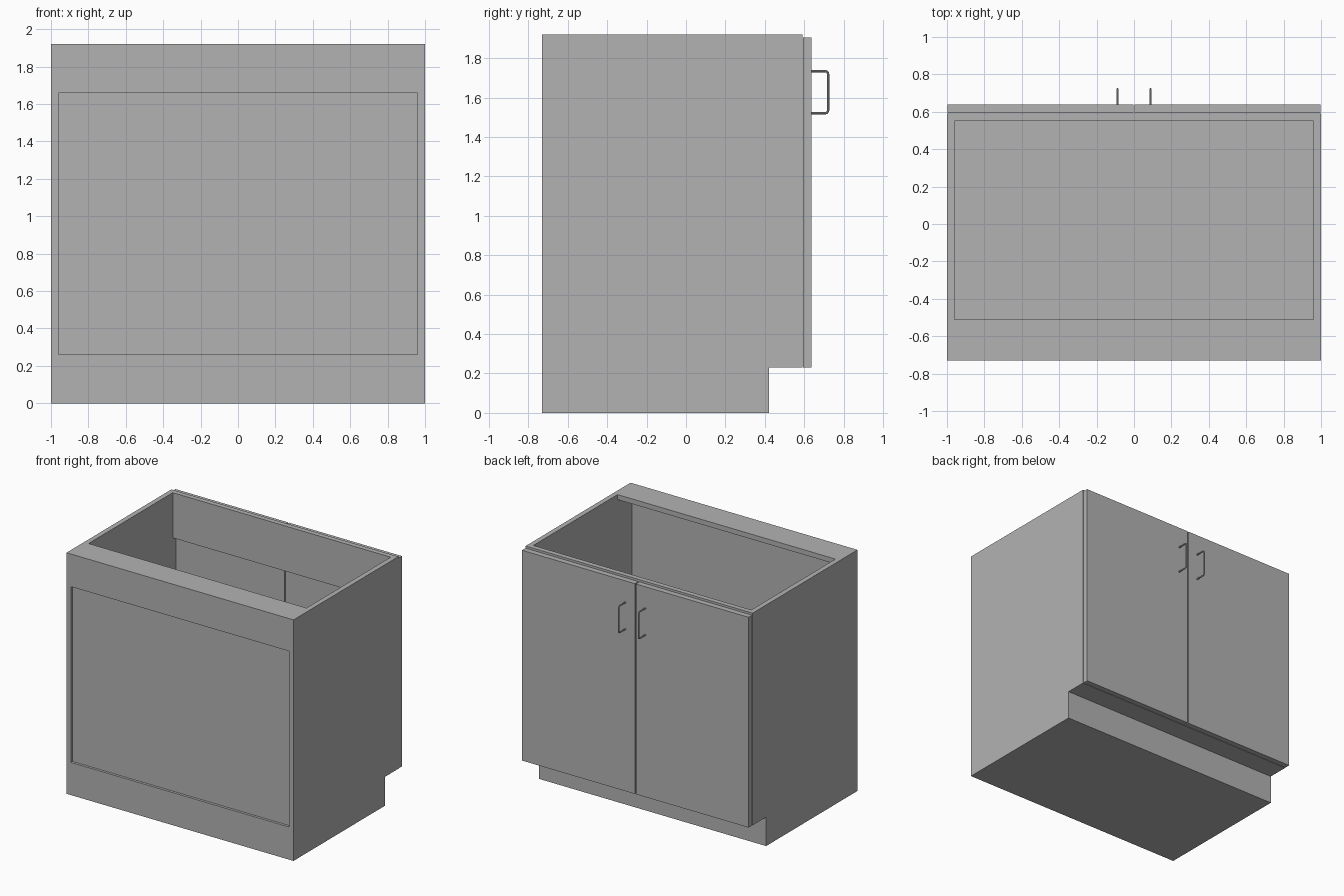
import bpy
import bmesh
import math
from mathutils import Vector

cube = bpy.data.objects.get("Cube")
if cube:
    bpy.data.objects.remove(cube, do_unlink=True)

grey = bpy.data.materials.new("plain grey")
grey.use_nodes = True
colour = (0.45, 0.45, 0.45, 1)
grey.diffuse_color = colour
grey.node_tree.nodes["Principled BSDF"].inputs["Base Color"].default_value = colour

# Overall layout
BACK, FRONT = -0.73, 0.59      # carcass depth range, doors hang on the +y side
TOP, KICK_Z, KICK_Y = 1.92, 0.23, 0.42
HALF, T = 1.0, 0.04            # half width and board thickness
INNER = HALF - T


def extrude_profile(name, profile, x0, x1):
    """Board made from a (y, z) outline extruded along x."""
    bm = bmesh.new()
    face = bm.faces.new([bm.verts.new((x0, y, z)) for y, z in profile])
    moved = bmesh.ops.extrude_face_region(bm, geom=[face])["geom"]
    verts = [v for v in moved if isinstance(v, bmesh.types.BMVert)]
    bmesh.ops.translate(bm, verts=verts, vec=(x1 - x0, 0, 0))
    bmesh.ops.recalc_face_normals(bm, faces=bm.faces)
    mesh = bpy.data.meshes.new(name)
    bm.to_mesh(mesh)
    bm.free()
    mesh.materials.append(grey)
    obj = bpy.data.objects.new(name, mesh)
    bpy.context.collection.objects.link(obj)
    return obj


def board(name, y0, y1, z0, z1, x0=-INNER, x1=INNER):
    return extrude_profile(name, [(y0, z0), (y1, z0), (y1, z1), (y0, z1)], x0, x1)


def handle(name, x):
    """Round bar pull with softly bent corners."""
    y0, y1, z0, z1, r = 0.636, 0.721, 1.521, 1.734, 0.014
    path = [Vector((x, y0, z0))]
    for cz, start in ((z0 + r, -90), (z1 - r, 0)):
        for i in range(5):
            a = math.radians(start + 90 * i / 4)
            path.append(Vector((x, y1 - r + r * math.cos(a), cz + r * math.sin(a))))
    path.append(Vector((x, y0, z1)))
    curve = bpy.data.curves.new(name, "CURVE")
    curve.dimensions = "3D"
    curve.bevel_depth = 0.006
    curve.bevel_resolution = 2
    curve.use_fill_caps = True
    spline = curve.splines.new("POLY")
    spline.points.add(len(path) - 1)
    for point, co in zip(spline.points, path):
        point.co = (*co, 1)
    curve.materials.append(grey)
    obj = bpy.data.objects.new(name, curve)
    bpy.context.collection.objects.link(obj)
    bpy.ops.object.select_all(action="DESELECT")
    obj.select_set(True)
    bpy.context.view_layer.objects.active = obj
    bpy.ops.object.convert(target="MESH")
    bpy.ops.object.shade_smooth_by_angle()


# Side panels with the toe-kick notch
side = [(BACK, 0), (KICK_Y, 0), (KICK_Y, KICK_Z), (FRONT, KICK_Z), (FRONT, TOP), (BACK, TOP)]
extrude_profile("left_side_panel", side, INNER, HALF)
extrude_profile("right_side_panel", side, -HALF, -INNER)

# Plinth and floor in one stepped block
extrude_profile("base", [(BACK + T, 0), (KICK_Y, 0), (KICK_Y, KICK_Z), (FRONT, KICK_Z),
                         (FRONT, KICK_Z + T), (BACK + T, KICK_Z + T)], -INNER, INNER)

# Panelled wall: rails, recessed panel and the flat top stretcher
board("lower_rail", BACK, BACK + T, 0, 0.26)
board("recessed_panel", BACK + T / 2, BACK + T, 0.26, 1.66)
board("upper_rail", BACK, BACK + T, 1.66, TOP - T)
board("top_stretcher", BACK, -0.51, TOP - T, TOP)

# Upright rail behind the doors
board("door_rail", FRONT - T, FRONT, 1.56, TOP)

# Pair of doors and handles
for name, s in (("left", 1), ("right", -1)):
    a, b = sorted((s * 0.004, s * (HALF - 0.002)))
    board(name + "_door", FRONT + 0.004, 0.638, KICK_Z, 1.905, a, b)
    handle(name + "_handle", s * 0.088)
